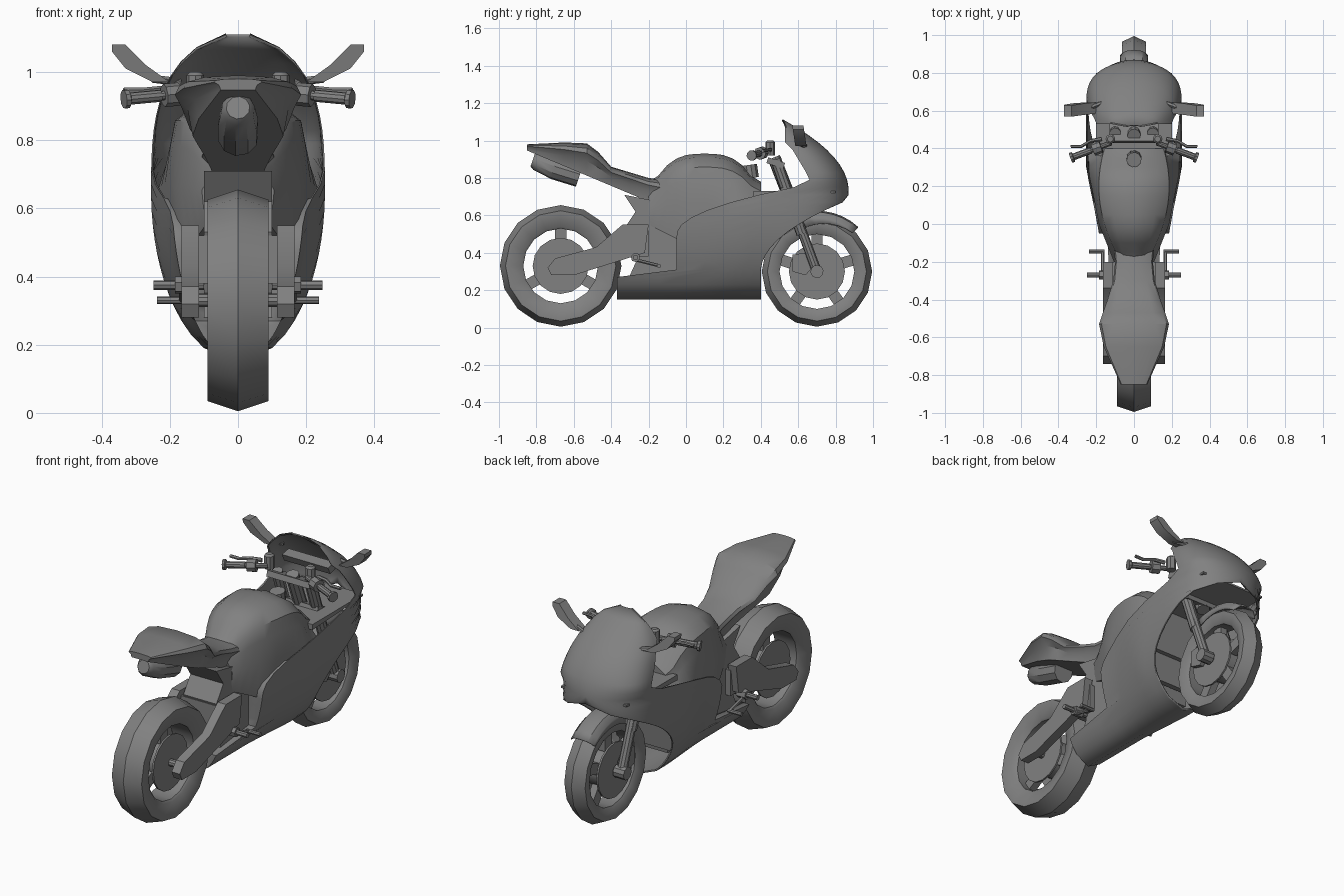
import bpy
from math import cos, sin, pi, sqrt, radians
from mathutils import Vector

cube = bpy.data.objects.get("Cube")
if cube:
    bpy.data.objects.remove(cube)

colour = (.22, .22, .22, 1)
grey = bpy.data.materials.new("plain_grey")
grey.use_nodes = True
grey.diffuse_color = colour
grey.node_tree.nodes["Principled BSDF"].inputs["Base Color"].default_value = colour


def build(name, verts, faces, mirror=False, thickness=0):
    mesh = bpy.data.meshes.new(name)
    mesh.from_pydata(verts, [], faces)
    mesh.materials.append(grey)
    part = bpy.data.objects.new(name, mesh)
    bpy.context.collection.objects.link(part)
    bpy.ops.object.select_all(action='DESELECT')
    part.select_set(True)
    bpy.context.view_layer.objects.active = part
    bpy.ops.object.mode_set(mode='EDIT')
    bpy.ops.mesh.select_all(action='SELECT')
    bpy.ops.mesh.normals_make_consistent(inside=False)
    bpy.ops.object.mode_set(mode='OBJECT')
    bpy.ops.object.shade_smooth_by_angle(angle=radians(35))
    if mirror:
        part.modifiers.new("mirror", 'MIRROR')
    if thickness:
        part.modifiers.new("thickness", 'SOLIDIFY').thickness = thickness


def skin(name, rows, ring=False, tube=False, caps=False, **options):
    """Skin equally long point rows; ring closes the rows, tube closes each row."""
    count, size = len(rows), len(rows[0])
    faces = []
    for i in range(count if ring else count - 1):
        for j in range(size if tube else size - 1):
            a, b, k = i * size, (i + 1) % count * size, (j + 1) % size
            faces.append((a + j, a + k, b + k, b + j))
    if caps:
        faces += [range(size), range((count - 1) * size, count * size)]
    build(name, [point for row in rows for point in row], faces, **options)


def slab(name, outline, left, right, mirror=False):
    """Extrude a side outline (y, z) across x."""
    rows = [[(x, y, z) for y, z in outline] for x in (left, right)]
    skin(name, rows, tube=True, caps=True, mirror=mirror)


def rod(name, path, *radii, sides=10, mirror=True):
    """Round bar along a path; the last radius repeats."""
    path = [Vector(p) for p in path]
    axis = (path[-1] - path[0]).normalized()
    u = axis.orthogonal().normalized()
    v = axis.cross(u)
    rows = []
    for i, p in enumerate(path):
        r = radii[min(i, len(radii) - 1)]
        turns = [2 * pi * k / sides for k in range(sides)]
        rows.append([p + r * (u * cos(a) + v * sin(a)) for a in turns])
    skin(name, rows, tube=True, caps=True, mirror=mirror)


def crossbar(name, y, z, inner, outer, radius, **options):
    """Mirrored bar running straight across x."""
    rod(name, [(inner, y, z), (outer, y, z)], radius, **options)


def wheel(name, y, z, radius, width, spokes):
    hole = .2
    half = [(0, radius), (width, radius - .03), (width, radius - .05),
            (width * .8, hole + .01), (width * .7, hole)]
    profile = half + [(-x, r) for x, r in reversed(half[1:])]
    turns = [2 * pi * k / 16 for k in range(16)]
    skin(name + "_tyre", [[(x, y + r * cos(a), z + r * sin(a)) for x, r in profile] for a in turns],
         ring=True, tube=True)
    for k in range(spokes):
        a = pi / 2 + 2 * pi * k / spokes
        out = Vector((cos(a), sin(a)))
        side = out.orthogonal() * .03
        centre = Vector((y, z))
        near, far = centre + out * .1, centre + out * (hole + .01)
        slab(name + "_spoke", [near - side, far - side, far + side, near + side], -.02, .02)
    crossbar(name + "_brake_disc", y, z, .05, .06, .15, sides=16)
    crossbar(name + "_hub", y, z, 0, .05, .1, sides=14)
    crossbar(name + "_axle", y, z, 0, .13, .02)


wheel("rear_wheel", -.67, .33, .325, .09, 3)
wheel("front_wheel", .7, .3, .295, .063, 5)


def taper(y):
    """Narrowing of the flanks towards the rider's knees."""
    return 1 - .8 * min(.3, max(0, .3 - y))


# Fairing, nose and windscreen: one shell of rounded horizontal strips
bottom, widest, top = .15, .65, 1.11
rows = []
levels = 24
for i in range(levels + 1):
    z = bottom + (top - bottom) * i / levels
    if z < widest:
        half_width = .255 * sqrt(1 - ((widest - z) / (widest - bottom)) ** 2)
    else:
        half_width = .255 * sqrt(max(.02, 1 - ((z - widest) / (top - widest)) ** 3))
    nose = .87 - 2.4 * max(0, z - .73) ** 2
    front = min(nose, .4 + 3.2 * max(0, z - .3) ** 2)
    if z < .3:
        rear = -.37
    elif z < .76:
        rear = -.05 + 10 * max(0, z - .5) ** 2
    else:
        rear = .53 if z > .96 else .66 - .6 * max(0, z - .8)
    rear = min(rear, front - .01)
    bend = max(rear, nose - .28)
    # The lower rear edge turns inward to meet the engine
    lip = .4 if z < .6 else .98
    row = [(half_width * taper(rear) * lip, rear, z)]
    for k in range(13):
        y = front - (front - rear) * (1 - k / 12) ** 2
        curl = max(0, (y - bend) / (nose - bend))
        row.append((half_width * taper(y) * sqrt(max(0, 1 - curl ** 2.5)), y, z))
    rows.append(row)
skin("fairing", rows, mirror=True, thickness=.008)
slab("inner_fairing_floor", [(.36, .7), (.8, .72), (.8, .73), (.36, .73)], -.2, .2)


def section(y, top, bottom, upper, lower):
    """Right half of a rounded body section."""
    h = top - bottom
    return [(0, y, top), (upper * .6, y, top - h * .04), (upper * .93, y, top - h * .15),
            (upper, y, top - h * .3), (lower, y, bottom + h * .45), (lower * .9, y, bottom), (0, y, bottom)]


# Fuel tank and its flanks
rows = []
for k in range(13):
    y = .4 - .05 * k
    crown = max(.78, .93 - .15 * abs((y - .1) / .27) ** 3)
    flank = .245 * taper(y) + .4 * min(0, y)
    rows.append(section(y, crown, .45 - .5 * min(0, y), .2 - .8 * (y - .2) ** 2, flank))
skin("tank", rows, caps=True, mirror=True)

# Seat and tail: y, top, half width
tail = [(-.1, .79, .11), (-.2, .8, .1), (-.3, .83, .11), (-.4, .86, .14),
        (-.47, .94, .165), (-.53, .985, .185), (-.65, .99, .16), (-.85, .98, .07)]
skin("seat_and_tail", [section(y, z, .59 - .42 * y, w, w * .8) for y, z, w in tail],
     caps=True, mirror=True)

# Engine, radiator, frame and swingarm
slab("engine", [(-.3, .28), (.3, .25), (.36, .68), (-.15, .68), (-.2, .5)], -.1, .1)
slab("radiator", [(.33, .3), (.36, .3), (.4, .7), (.36, .7)], -.17, .17)
slab("rear_frame", [(-.18, .68), (-.33, .71), (-.27, .62), (-.33, .53), (-.25, .3), (-.1, .3), (0, .5)],
     -.1, .1)
slab("swingarm", [(-.74, .32), (-.72, .28), (-.6, .28), (-.22, .4), (-.2, .55), (-.34, .55),
                  (-.48, .43), (-.7, .37)], .115, .165, mirror=True)
slab("swingarm_bridge", [(-.33, .38), (-.2, .38), (-.2, .52), (-.33, .52)], -.13, .13)

# Exhaust under the tail
rod("exhaust", [(0, -.82, .895), (0, -.8, .89), (0, -.7, .85), (0, -.57, .81)],
    .035, .05, .06, mirror=False)

# Front fork, steering head and dashboard
rod("fork_slider", [(.1, .7, .3), (.1, .6, .57)], .026)
rod("fork_tube", [(.1, .62, .5), (.1, .48, .9)], .03)
crossbar("fork_foot", .7, .3, .07, .135, .035)
slab("brake_caliper", [(.57, .39), (.64, .4), (.69, .34), (.64, .28), (.57, .3)], .066, .09, mirror=True)
for name, y, z in (("upper_clamp", .48, .88), ("lower_clamp", .55, .72)):
    slab(name, [(y - .05, z), (y + .04, z - .03), (y + .05, z), (y - .04, z + .03)], -.13, .13)
rod("steering_stem", [(0, .56, .68), (0, .47, .91)], .035, mirror=False)
rod("filler_cap", [(0, .35, .8), (0, .34, .87)], .04, mirror=False)
slab("dashboard", [(.58, .94), (.64, .95), (.67, .92), (.6, .9)], -.14, .14)

# Front mudguard arching over the wheel
rows = []
for k in range(8):
    a = radians(110 - 9 * k)
    arch = [(0, .325), (.045, .317), (.07, .29), (.075, .24 + .006 * k)]
    rows.append([(x, .7 + r * cos(a), .3 + r * sin(a)) for x, r in arch])
skin("front_mudguard", rows, mirror=True, thickness=.006)

# Handlebars and controls, placed along one slanting line
root, tip = Vector((.12, .43, .94)), Vector((.335, .35, .92))


def on_bar(*fractions):
    return [root.lerp(tip, f) for f in fractions]


rod("handlebar", on_bar(0, 1), .014)
rod("grip", on_bar(.5, .92, .94, 1), .018, .018, .028)
rod("switch_block", on_bar(.25, .45), .034, sides=8)
rod("lever", [(.17, .45, .95), (.23, .44, .95), (.28, .41, .945), (.335, .41, .945)], .012, .009, sides=6)
rod("fluid_reservoir", [(.125, .45, .92), (.125, .45, .99), (.125, .45, 1)], .026, .026, .016, sides=8)

# Mirrors: stalk and leaf-shaped head
rod("mirror_stalk", [(.17, .64, .97), (.25, .61, .98)], .012, sides=6)
leaf = [(.2, .97), (.25, .97), (.33, 1.01), (.37, 1.06), (.37, 1.08), (.33, 1.08), (.27, 1.02)]
skin("mirror_head", [[(x, y - .15 * (z - 1), z) for x, z in leaf] for y in (.58, .64)],
     tube=True, caps=True, mirror=True)

# Foot pegs and pedals
crossbar("foot_peg", -.27, .375, .1, .248, .014, sides=8)
crossbar("peg_boss", -.27, .375, .13, .185, .026, sides=6)
rod("pedal_arm", [(.165, -.28, .365), (.165, -.14, .33)], .009, sides=6)
crossbar("pedal_toe", -.145, .33, .155, .238, .011, sides=8)
